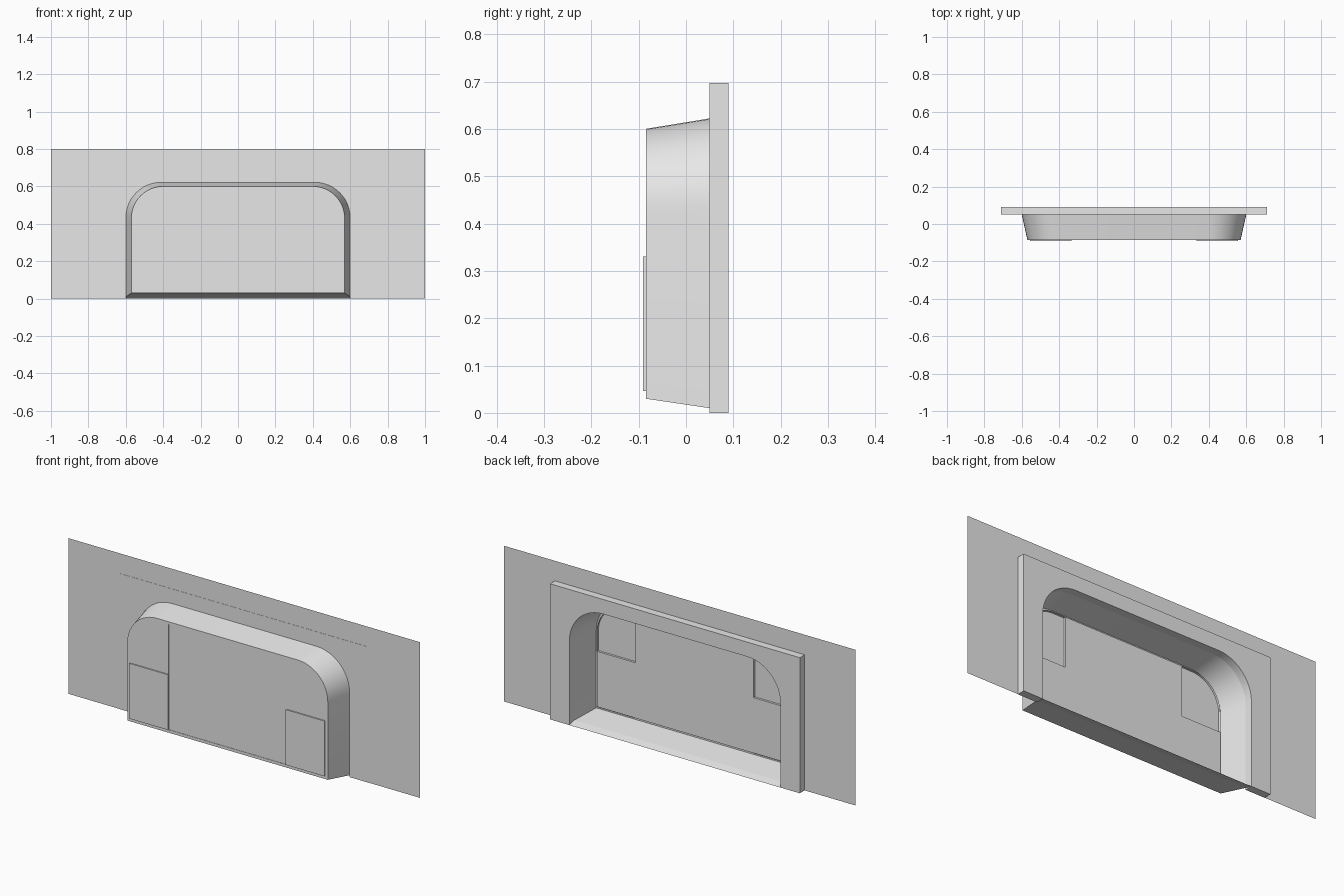
import bpy, bmesh, math

cube = bpy.data.objects.get("Cube")
if cube:
    bpy.data.objects.remove(cube)

grey = bpy.data.materials.new("light_grey")
grey.use_nodes = True
COLOUR = (0.8, 0.8, 0.8, 1)
grey.diffuse_color = COLOUR
grey.node_tree.nodes["Principled BSDF"].inputs["Base Color"].default_value = COLOUR


def finish(name, bm, smooth=False):
    bmesh.ops.recalc_face_normals(bm, faces=bm.faces)
    mesh = bpy.data.meshes.new(name)
    bm.to_mesh(mesh)
    bm.free()
    mesh.materials.append(grey)
    obj = bpy.data.objects.new(name, mesh)
    bpy.context.collection.objects.link(obj)
    if smooth:
        bpy.ops.object.select_all(action="DESELECT")
        obj.select_set(True)
        bpy.context.view_layer.objects.active = obj
        bpy.ops.object.shade_smooth_by_angle(angle=math.radians(30))
    return obj


def quarter(cx, cz, r, start, steps=12):
    """Points of a quarter circle, running clockwise from the start angle."""
    angles = [math.radians(start - 90 * i / steps) for i in range(steps + 1)]
    return [(cx + r * math.cos(a), cz + r * math.sin(a)) for a in angles]


def arch(w, z0, z1, r):
    """Outline with square lower corners and round upper corners."""
    return ([(-w, z0)] + quarter(-w + r, z1 - r, r, 180)
            + quarter(w - r, z1 - r, r, 90) + [(w, z0)])


def slab(name, outline, y0, y1, smooth=False):
    """Extrude an xz outline from y0 to y1."""
    bm = bmesh.new()
    face = bm.faces.new([bm.verts.new((x, y0, z)) for x, z in outline])
    geom = bmesh.ops.extrude_face_region(bm, geom=[face])["geom"]
    moved = [v for v in geom if isinstance(v, bmesh.types.BMVert)]
    bmesh.ops.translate(bm, verts=moved, vec=(0, y1 - y0, 0))
    return finish(name, bm, smooth)


def box(name, x0, x1, z0, z1, y0, y1):
    return slab(name, [(x0, z0), (x0, z1), (x1, z1), (x1, z0)], y0, y1)


# Thin flat wall around the frame
bm = bmesh.new()
for x0, x1, z0, z1 in ((-1, -0.71, 0, 0.8), (0.71, 1, 0, 0.8), (-0.71, 0.71, 0.697, 0.8)):
    corners = ((x0, z0), (x1, z0), (x1, z1), (x0, z1))
    bm.faces.new([bm.verts.new((x, 0.051, z)) for x, z in corners])
finish("wall", bm)

# Frame with an arched opening
opening = arch(0.6, 0, 0.622, 0.19)
outer = [(0.71, 0), (0.71, 0.697), (-0.71, 0.697), (-0.71, 0)]
slab("frame", opening + outer, 0.05, 0.09, smooth=True)

# Tapered hollow bay with a narrow front rim
bm = bmesh.new()
sections = ((0.05, 0.6, 0.01, 0.622, 0.19), (-0.085, 0.57, 0.03, 0.6, 0.17),
            (-0.085, 0.555, 0.045, 0.585, 0.155), (-0.07, 0.555, 0.045, 0.585, 0.155))
rings = [[bm.verts.new((x, y, z)) for x, z in arch(w, z0, z1, r)]
         for y, w, z0, z1, r in sections]
for a, b in zip(rings, rings[1:]):
    for i in range(len(a)):
        j = (i + 1) % len(a)
        bm.faces.new((a[i], a[j], b[j], b[i]))
finish("bay_shell", bm, smooth=True)

# Sill joining the bay floor to the back of the frame
bm = bmesh.new()
sill = ((-0.6, 0.05, 0.01), (0.6, 0.05, 0.01), (0.6, 0.09, 0), (-0.6, 0.09, 0))
bm.faces.new([bm.verts.new(p) for p in sill])
finish("sill", bm)

# Front panels: middle, and a window over a raised lower panel on each side
box("middle_panel", -0.335, 0.335, 0.045, 0.585, -0.083, -0.07)
for side, s in (("left", 1), ("right", -1)):
    box(side + "_lower_panel", s * 0.335, s * 0.555, 0.046, 0.33, -0.091, -0.07)
    pane = [(0.335, 0.33), (0.335, 0.585)] + quarter(0.4, 0.43, 0.155, 90) + [(0.555, 0.33)]
    slab(side + "_window", [(s * x, z) for x, z in pane], -0.085, -0.081)
